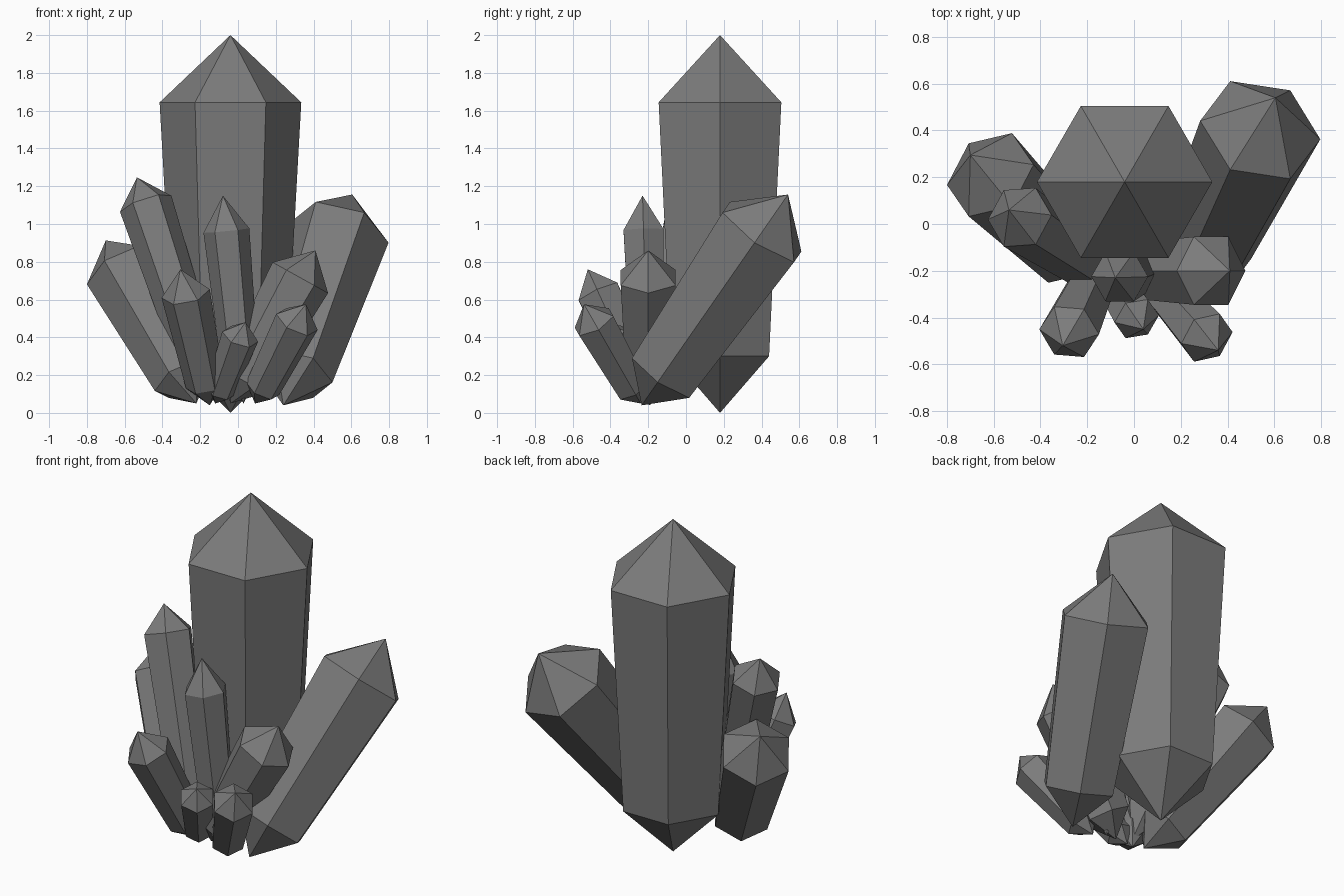
import bpy, bmesh, math
from mathutils import Vector, Matrix

if "Cube" in bpy.data.objects:
    bpy.data.objects.remove(bpy.data.objects["Cube"], do_unlink=True)

# Single grey stone colour
stone = bpy.data.materials.new("grey_stone")
stone.use_nodes = True
grey = (0.2, 0.2, 0.2, 1)
stone.diffuse_color = grey
bsdf = stone.node_tree.nodes["Principled BSDF"]
bsdf.inputs["Base Color"].default_value = grey
bsdf.inputs["Roughness"].default_value = 0.8

SIDES = 6


def crystal(name, base, tip, radius, cap=0.178):
    """Six-sided crystal pointed at both ends, slightly narrower at the base."""
    base, tip = Vector(base), Vector(tip)
    axis = tip - base
    length = axis.length
    z = axis.normalized()
    x = (Vector((1, 0, 0)) - z * z.x).normalized()
    y = z.cross(x)
    place = Matrix.Translation(base) @ Matrix((x, y, z)).transposed().to_4x4()

    bm = bmesh.new()

    def ring(r, h):
        angles = [math.tau * i / SIDES for i in range(SIDES)]
        return [bm.verts.new((r * math.cos(a), r * math.sin(a), h)) for a in angles]

    bottom = bm.verts.new((0, 0, 0))
    low = ring(radius * 0.8, length * 0.15)
    high = ring(radius, length * (1 - cap))
    top = bm.verts.new((0, 0, length))
    for i in range(SIDES):
        j = (i + 1) % SIDES
        bm.faces.new((bottom, low[j], low[i]))
        bm.faces.new((low[i], low[j], high[j], high[i]))
        bm.faces.new((high[i], high[j], top))
    bmesh.ops.transform(bm, matrix=place, verts=bm.verts)
    bmesh.ops.recalc_face_normals(bm, faces=bm.faces)

    mesh = bpy.data.meshes.new(name)
    bm.to_mesh(mesh)
    bm.free()
    mesh.materials.append(stone)
    obj = bpy.data.objects.new(name, mesh)
    bpy.context.collection.objects.link(obj)


# Tall central crystal and the two large leaning ones
crystal("main_crystal", (-0.04, 0.18, 0), (-0.04, 0.18, 2), 0.375)
crystal("large_left_crystal", (0.24, -0.235, 0.04), (0.605, 0.54, 1.156), 0.266)
crystal("large_right_crystal", (-0.22, -0.18, 0.05), (-0.70, 0.295, 0.913), 0.206)

# Medium crystals
crystal("slim_right_crystal", (-0.15, -0.2, 0.08), (-0.535, 0.06, 1.247), 0.143, 0.12)
crystal("slim_centre_crystal", (0.03, -0.2, 0.05), (-0.08, -0.23, 1.15), 0.122, 0.168)
crystal("medium_left_crystal", (-0.04, -0.2, 0.05), (0.41, -0.2, 0.86), 0.168)

# Small front crystals
crystal("small_right_crystal", (-0.15, -0.19, 0.04), (-0.305, -0.52, 0.76), 0.13)
crystal("small_centre_crystal", (-0.12, -0.2, 0.05), (0.04, -0.45, 0.48), 0.1)
crystal("small_left_crystal", (0.09, -0.24, 0.05), (0.36, -0.54, 0.575), 0.12)
